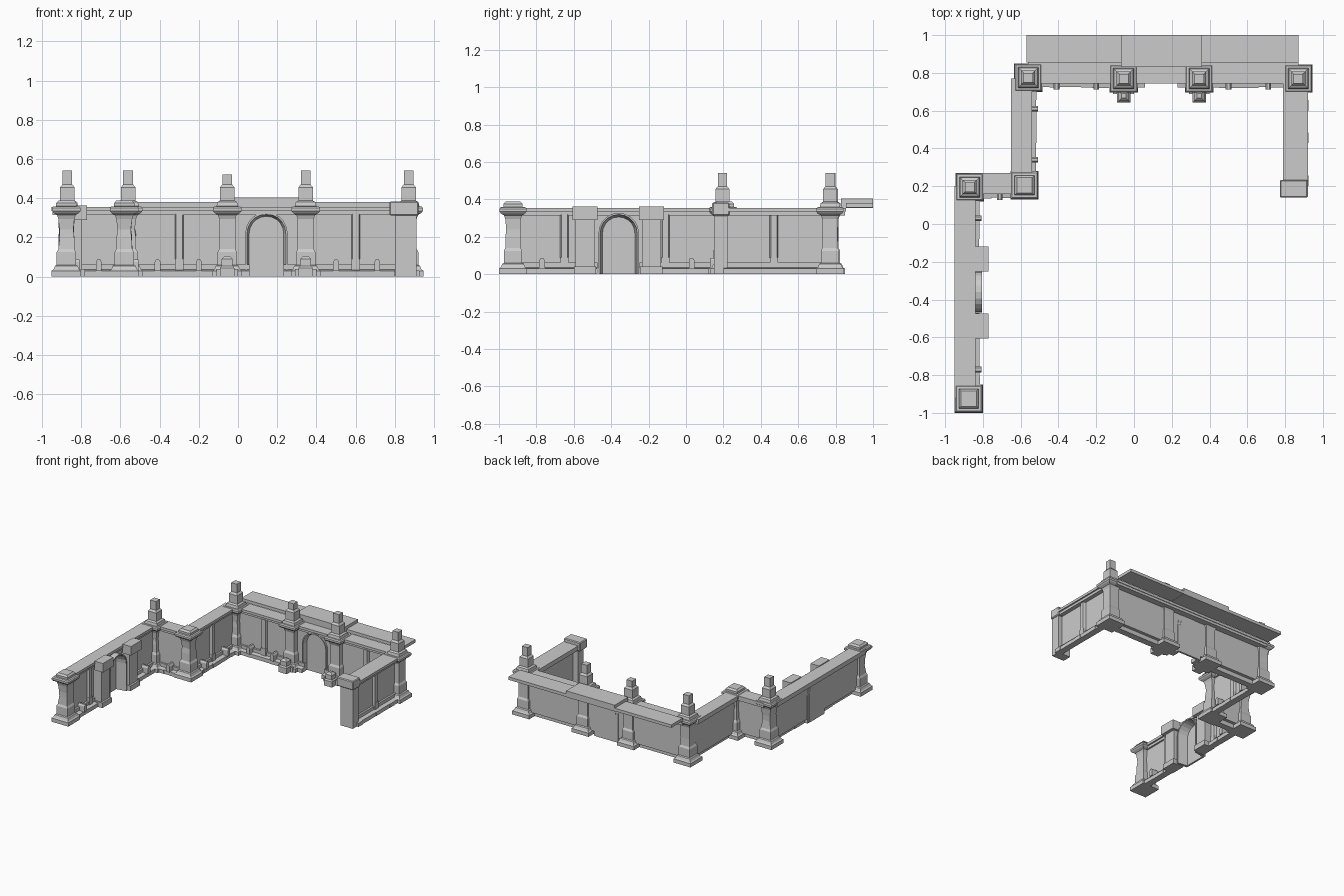
import bpy, bmesh, math, random

random.seed(4)
if "Cube" in bpy.data.objects:
    bpy.data.objects.remove(bpy.data.objects["Cube"])

stone = bpy.data.materials.new("grey_stone")
stone.use_nodes = True
COLOUR = (0.6, 0.6, 0.6, 1)
stone.diffuse_color = COLOUR
stone.node_tree.nodes["Principled BSDF"].inputs["Base Color"].default_value = COLOUR


def finish(name, bm):
    bmesh.ops.recalc_face_normals(bm, faces=bm.faces)
    mesh = bpy.data.meshes.new(name)
    bm.to_mesh(mesh)
    bm.free()
    mesh.materials.append(stone)
    obj = bpy.data.objects.new(name, mesh)
    bpy.context.collection.objects.link(obj)
    return obj


def add_prism(bm, frame, outline, d0, d1, end=None):
    """Extrude a (u, z) outline from depth d0 to d1 inward, optionally morphing to an end outline."""
    axis, back, sign = frame

    def place(u, z, d):
        across = back + sign * d
        return (u, across, z) if axis == "x" else (across, u, z)

    rings = [[bm.verts.new(place(u, z, d)) for u, z in shape]
             for d, shape in ((d0, outline), (d1, end or outline))]
    n = len(outline)
    for i in range(n):
        j = (i + 1) % n
        bm.faces.new((rings[0][i], rings[0][j], rings[1][j], rings[1][i]))
    bm.faces.new(rings[0])
    bm.faces.new(rings[1])


def rect(u0, u1, z0, z1):
    return [(u0, z0), (u0, z1), (u1, z1), (u1, z0)]


def prism(name, frame, outline, d0, d1, end=None):
    bm = bmesh.new()
    add_prism(bm, frame, outline, d0, d1, end)
    return finish(name, bm)


def arch(c, r, top, bottom=0.0, steps=10):
    """Arch outline from right foot over the crown to left foot."""
    spring = 0.22
    pts = [(c + r, bottom)]
    for i in range(steps + 1):
        a = math.pi * i / steps
        pts.append((c + r * math.cos(a), spring + (top - spring) * math.sin(a)))
    return pts + [(c - r, bottom)]


# Walls with cornice, plinth stones, pilasters and optional doorway
def wall(name, frame, u0, u1, door=None, ring_depth=0.1, pilasters=(), bumps=(), depth=0.11):
    outline = rect(u0, u1, 0.035, 0.325)
    if door is not None:
        outline += arch(door, 0.1, 0.32, 0.035)
        prism(name + "_door_panel", frame, arch(door, 0.088, 0.308), 0.05, 0.065)
        outer = arch(door, 0.108, 0.328)
        prism(name + "_door_arch", frame, outer + arch(door, 0.084, 0.304)[::-1], 0.052,
              ring_depth, outer + arch(door, 0.099, 0.319)[::-1])
    prism(name, frame, outline, 0.055, 0.085)

    bm = bmesh.new()
    add_prism(bm, frame, rect(u0, u1, 0.335, 0.355), 0, depth)
    add_prism(bm, frame, rect(u0, u1, 0.315, 0.335), 0.005, depth - 0.012)
    finish(name + "_cornice", bm)

    bm = bmesh.new()
    count = max(1, round((u1 - u0) / 0.055))
    step = (u1 - u0) / count
    for i in range(count):
        a, b = u0 + i * step, u0 + (i + 1) * step
        if door is not None and abs((a + b) / 2 - door) < 0.1:
            continue
        add_prism(bm, frame, rect(a, b, 0, 0.038), 0.08, 0.13 + random.random() * 0.005,
                  rect(a, b, 0, 0.03))
        add_prism(bm, frame, rect(a, b, 0.036, 0.062), 0.08, 0.1)
    for c in bumps:
        shape = [(c - 0.015, 0.03), (c - 0.015, 0.075), (c - 0.007, 0.088),
                 (c + 0.007, 0.088), (c + 0.015, 0.075), (c + 0.015, 0.03)]
        add_prism(bm, frame, shape, 0.08, 0.143)
    finish(name + "_plinth", bm)

    for c in pilasters:
        bm = bmesh.new()
        add_prism(bm, frame, rect(c - 0.024, c + 0.024, 0.085, 0.32), 0.08, 0.105,
                  rect(c - 0.016, c + 0.016, 0.09, 0.32))
        add_prism(bm, frame, rect(c - 0.022, c + 0.022, 0.035, 0.09), 0.08, 0.108)
        finish(name + "_pilaster", bm)


BACK = ("x", 0.855, -1)
LINK = ("x", 0.27, -1)
LEFT_LONG = ("y", -0.95, 1)
LEFT_SHORT = ("y", -0.65, 1)
RIGHT = ("y", 0.79, 1)

wall("back_wall_west", BACK, -0.56, -0.055, pilasters=[-0.3], bumps=[-0.41, -0.2])
wall("back_wall_centre", BACK, -0.055, 0.345, door=0.145)
wall("back_wall_east", BACK, 0.345, 0.87, pilasters=[0.6], bumps=[0.5, 0.71])
wall("link_wall", LINK, -0.87, -0.58, bumps=[-0.71])
wall("short_wall", LEFT_SHORT, 0.2, 0.77, pilasters=[0.47], bumps=[0.34, 0.61])
wall("long_wall", LEFT_LONG, -0.92, 0.2, door=-0.36, ring_depth=0.145,
     pilasters=[-0.65, -0.11], bumps=[-0.77, 0.03])
wall("right_wall", RIGHT, 0.2, 0.77, pilasters=[0.47], depth=0.13)

# Overhanging roof slabs behind the back wall
prism("roof_west", BACK, rect(-0.57, -0.07, 0.356, 0.38), -0.145, 0.0)
prism("roof_east", BACK, rect(0.36, 0.87, 0.356, 0.38), -0.145, 0.0)
prism("roof_centre", BACK, rect(-0.07, 0.36, 0.354, 0.404), -0.145, 0.025)

# Buttresses beside the long wall doorway
for c in (-0.54, -0.185):
    bm = bmesh.new()
    add_prism(bm, LEFT_LONG, rect(c - 0.06, c + 0.06, 0, 0.04), 0.075, 0.17)
    add_prism(bm, LEFT_LONG, rect(c - 0.05, c + 0.05, 0.04, 0.29), 0.075, 0.155)
    add_prism(bm, LEFT_LONG, rect(c - 0.067, c + 0.067, 0.29, 0.362), 0.105, 0.18)
    finish("door_buttress", bm)


def square_stack(name, x, y, profile, worn=()):
    """Stack square rings given as (height, half width); worn rings get chipped corners."""
    bm = bmesh.new()
    rings = []
    for k, (z, h) in enumerate(profile):
        ring = []
        for sx, sy in ((-1, -1), (1, -1), (1, 1), (-1, 1)):
            chip = random.uniform(0.0, 0.008) if k in worn else 0.0
            ring.append(bm.verts.new((x + sx * (h - chip), y + sy * (h - chip), z)))
        rings.append(ring)
    for a, b in zip(rings, rings[1:]):
        for i in range(4):
            j = (i + 1) % 4
            bm.faces.new((a[i], a[j], b[j], b[i]))
    bm.faces.new(rings[0])
    bm.faces.new(rings[-1])
    return finish(name, bm)


# Pillars: stepped base, shaft, wide cap, and a crown or a finial
BASE = [(0, 0.075), (0.03, 0.075), (0.036, 0.066), (0.055, 0.058), (0.06, 0.049), (0.125, 0.049),
        (0.14, 0.041), (0.2, 0.041), (0.24, 0.041), (0.295, 0.041), (0.315, 0.048), (0.325, 0.065),
        (0.335, 0.073), (0.35, 0.073), (0.358, 0.066)]
CROWN = [(0.359, 0.052), (0.375, 0.052), (0.388, 0.04)]
FINIAL = [(0.359, 0.055), (0.38, 0.05), (0.388, 0.037), (0.455, 0.037), (0.47, 0.025)]

for x, y in ((-0.875, -0.925), (-0.58, 0.205)):
    square_stack("capped_pillar", x, y, BASE + CROWN, worn=(7, 8))
for x, y, top in ((-0.87, 0.195, 0.54), (-0.56, 0.775, 0.54), (-0.055, 0.77, 0.52),
                  (0.345, 0.77, 0.54), (0.87, 0.77, 0.54)):
    worn = (7, 8) if x < -0.1 else ()
    square_stack("finial_pillar", x, y, BASE + FINIAL + [(top, 0.025)], worn)

# Small pedestals in front of the doorway pillars
for x in (-0.055, 0.345):
    square_stack("door_pedestal", x, 0.678,
                 [(0, 0.036), (0.045, 0.036), (0.055, 0.028), (0.09, 0.028), (0.105, 0.012)])
    prism("pedestal_step", BASE and BACK, rect(x - 0.055, x + 0.055, 0, 0.04), 0.1, 0.168)

# End post of the right wall
prism("end_post", RIGHT, rect(0.15, 0.222, 0, 0.315), 0.01, 0.12)
cap = prism("end_post_cap", RIGHT, rect(0.14, 0.233, 0.312, 0.383), -0.018, 0.13)
bevel = cap.modifiers.new("soft_edge", "BEVEL")
bevel.width = 0.006
bevel.segments = 1
